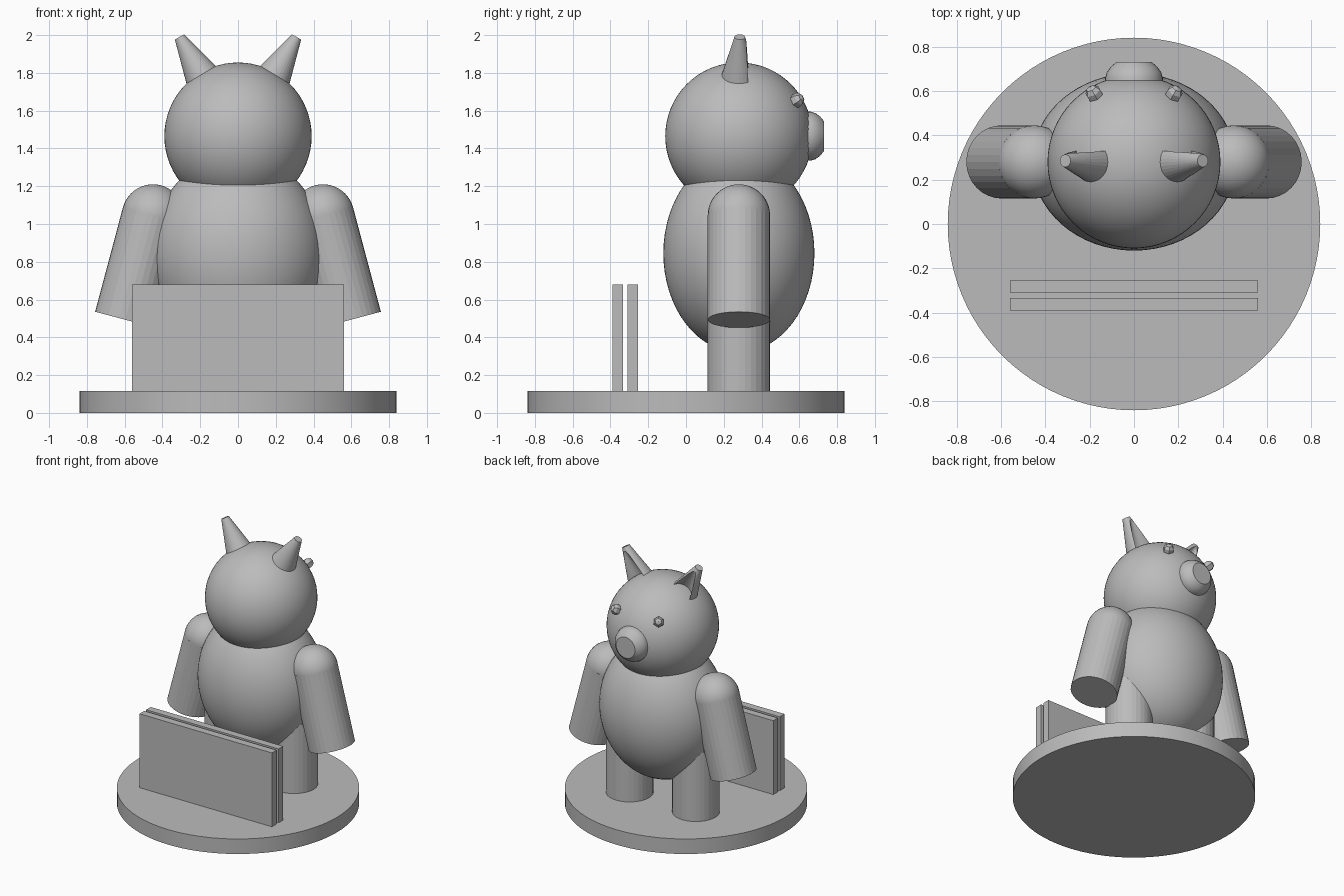
import bpy, bmesh, math
from mathutils import Vector, Matrix

cube = bpy.data.objects.get("Cube")
if cube:
    bpy.data.objects.remove(cube, do_unlink=True)

grey = bpy.data.materials.new("plain_grey")
grey.use_nodes = True
grey.diffuse_color = (0.5, 0.5, 0.5, 1)
grey.node_tree.nodes["Principled BSDF"].inputs["Base Color"].default_value = (0.5, 0.5, 0.5, 1)


def finish(name, bm, smooth=True):
    bmesh.ops.recalc_face_normals(bm, faces=bm.faces)
    mesh = bpy.data.meshes.new(name)
    bm.to_mesh(mesh)
    bm.free()
    mesh.materials.append(grey)
    obj = bpy.data.objects.new(name, mesh)
    bpy.context.collection.objects.link(obj)
    if smooth:
        shade(obj)
    return obj


def shade(obj):
    obj.data.shade_smooth()
    obj.data.set_sharp_from_angle(angle=math.radians(30))


def ball(name, centre, radii, segments=64, rings=32, smooth=True, turn=None):
    bm = bmesh.new()
    bmesh.ops.create_uvsphere(bm, u_segments=segments, v_segments=rings, radius=1)
    matrix = Matrix.Translation(centre) @ (turn or Matrix()) @ Matrix.Diagonal((*radii, 1))
    bm.transform(matrix)
    return finish(name, bm, smooth)


def rod(name, start, end, r1, r2, segments=32, smooth=False):
    """Cylinder or cone running from one point to another."""
    start, end = Vector(start), Vector(end)
    axis = end - start
    bm = bmesh.new()
    bmesh.ops.create_cone(bm, cap_ends=True, segments=segments,
                          radius1=r1, radius2=r2, depth=axis.length)
    turn = axis.to_track_quat('Z', 'Y').to_matrix().to_4x4()
    bm.transform(Matrix.Translation((start + end) / 2) @ turn)
    return finish(name, bm, smooth)


def box(name, low, high):
    low, high = Vector(low), Vector(high)
    bm = bmesh.new()
    bmesh.ops.create_cube(bm, size=1)
    bm.transform(Matrix.Translation((low + high) / 2) @ Matrix.Diagonal((*(high - low), 1)))
    return finish(name, bm, False)


def carve(obj, cutter):
    mod = obj.modifiers.new("carve", 'BOOLEAN')
    mod.operation = 'DIFFERENCE'
    mod.solver = 'EXACT'
    mod.object = cutter
    bpy.context.view_layer.objects.active = obj
    bpy.ops.object.modifier_apply(modifier=mod.name)
    bpy.data.objects.remove(cutter, do_unlink=True)


Y = 0.28  # depth of the figure's centre line

# Round stand and the two upright panels
rod("stand", (0, 0, 0), (0, 0, 0.115), 0.84, 0.84, 96, True)
box("outer_panel", (-0.56, -0.39, 0.11), (0.56, -0.333, 0.68))
box("inner_panel", (-0.56, -0.31, 0.11), (0.56, -0.255, 0.68))

# Body and head
ball("body", (0, Y, 0.845), (0.46, 0.40, 0.525))
ball("head", (0, Y, 1.465), (0.39, 0.39, 0.39))

# Snout: a rounded disc turned about the y axis
bm = bmesh.new()
profile = [(0, 0.55), (0.13, 0.55), (0.13, 0.66), (0.122, 0.685),
           (0.104, 0.71), (0.08, 0.73), (0, 0.73)]
verts = [bm.verts.new((r, y, 0)) for r, y in profile]
edges = [bm.edges.new(pair) for pair in zip(verts, verts[1:])]
bmesh.ops.spin(bm, geom=verts + edges, cent=(0, 0, 0), axis=(0, 1, 0),
               angle=math.tau, steps=32)
bmesh.ops.remove_doubles(bm, verts=bm.verts, dist=0.0005)
bm.transform(Matrix.Translation((0, 0, 1.465)))
snout = finish("snout", bm)

for side, word in ((-1, "right"), (1, "left")):
    # Nostril hole
    x = side * 0.036
    carve(snout, rod("nostril_cutter", (x, 0.705, 1.47), (x, 0.76, 1.47), 0.018, 0.018, 16))

    # Faceted eye turned outward from the head
    eye = Vector((side * 0.18, 0.587, 1.655))
    turn = (eye - Vector((0, Y, 1.465))).to_track_quat('Z', 'Y').to_matrix().to_4x4()
    ball(word + "_eye", eye, (0.04, 0.04, 0.04), 6, 5, False, turn)

    # Ear: a tapered horn hollowed on its face side
    tip = Vector((side * 0.31, Y + 0.005, 1.99))
    root = Vector((side * 0.172, Y, 1.75))
    ear = rod(word + "_ear", root, tip, 0.103, 0.028)
    shift = Vector((0, 0.055, 0))
    down = (root - tip) * 0.1
    carve(ear, rod("ear_cutter", root + down + shift, tip + shift, 0.096, 0.014))

    # Arm with a domed shoulder, open angle away from the body
    shoulder = (side * 0.45, Y, 1.045)
    ball(word + "_shoulder", shoulder, (0.165, 0.165, 0.165), 32, 24)
    rod(word + "_arm", shoulder, (side * 0.597, Y, 0.493), 0.165, 0.165)

    # Leg
    rod(word + "_leg", (side * 0.28, Y, 0.11), (side * 0.28, Y, 0.64), 0.165, 0.165)

shade(snout)
